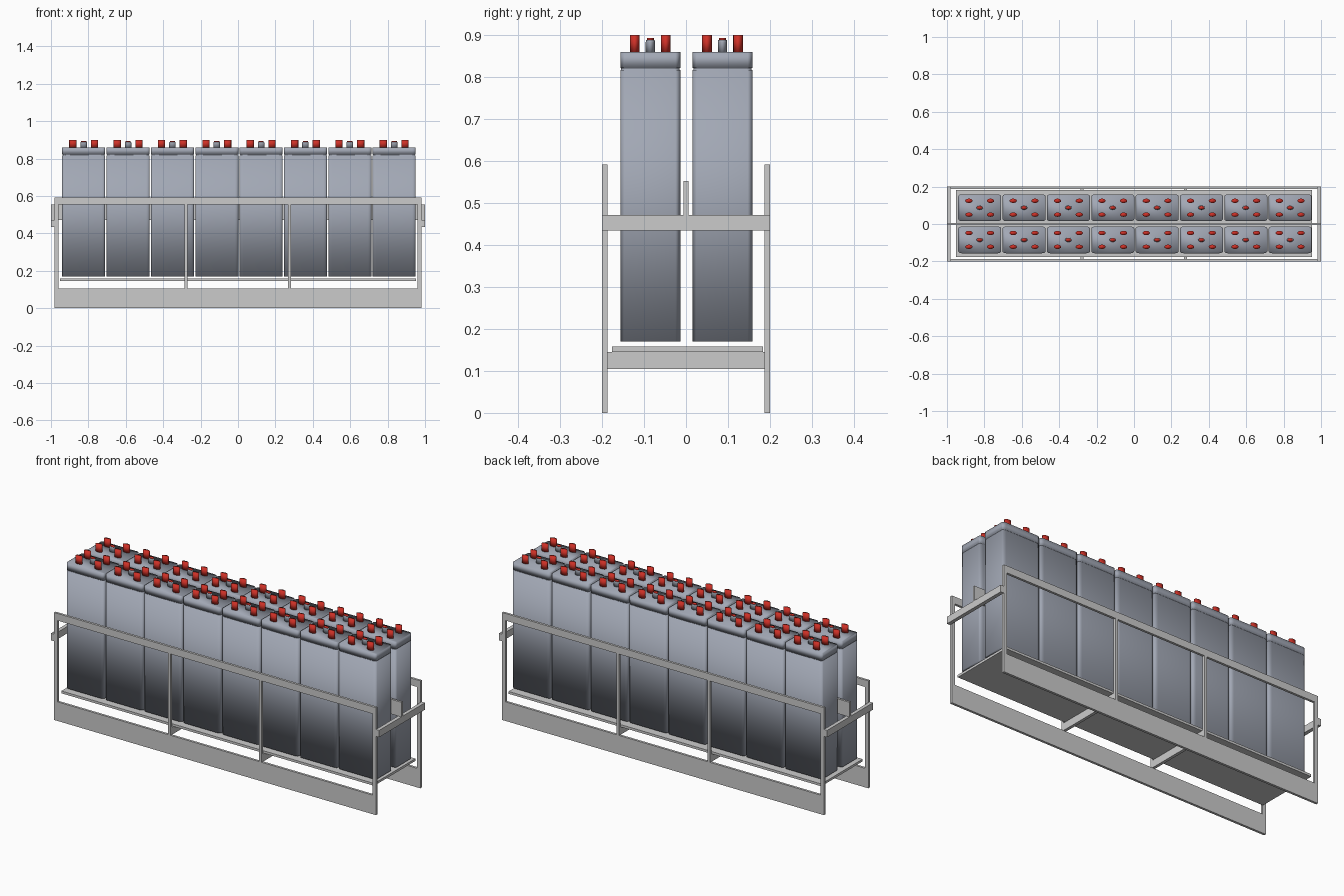
import bpy, bmesh
from math import cos, sin, pi

if "Cube" in bpy.data.objects:
    bpy.data.objects.remove(bpy.data.objects["Cube"])


def material(name, rgb):
    m = bpy.data.materials.new(name)
    m.diffuse_color = (*rgb, 1)
    m.use_nodes = True
    m.node_tree.nodes["Principled BSDF"].inputs["Base Color"].default_value = m.diffuse_color
    return m


CASE = material("case_grey", (0.36, 0.39, 0.46))
RED = material("terminal_red", (0.62, 0.03, 0.02))


def box(name, x0, x1, y0, y1, z0, z1):
    bm = bmesh.new()
    bmesh.ops.create_cube(bm, size=1)
    for v in bm.verts:
        v.co = ((x0 + x1) / 2 + v.co.x * (x1 - x0),
                (y0 + y1) / 2 + v.co.y * (y1 - y0),
                (z0 + z1) / 2 + v.co.z * (z1 - z0))
    me = bpy.data.meshes.new(name)
    bm.to_mesh(me)
    bm.free()
    ob = bpy.data.objects.new(name, me)
    bpy.context.collection.objects.link(ob)
    return ob


def rounded(hx, hy, rx, ry, steps=5):
    """Rounded rectangle outline; full radii give an ellipse."""
    pts = []
    for q, (sx, sy) in enumerate([(1, 1), (-1, 1), (-1, -1), (1, -1)]):
        for i in range(steps + 1):
            a = (q + i / steps) * pi / 2
            p = (sx * (hx - rx) + rx * cos(a), sy * (hy - ry) + ry * sin(a))
            if not pts or abs(p[0] - pts[-1][0]) + abs(p[1] - pts[-1][1]) > 1e-6:
                pts.append(p)
    if abs(pts[0][0] - pts[-1][0]) + abs(pts[0][1] - pts[-1][1]) < 1e-6:
        pts.pop()
    return pts


def loft(name, rings, mat):
    """Closed solid through (outline, z) rings, smooth by angle."""
    bm = bmesh.new()
    loops = [[bm.verts.new((x, y, z)) for x, y in pts] for pts, z in rings]
    n = len(loops[0])
    for a, b in zip(loops, loops[1:]):
        for i in range(n):
            j = (i + 1) % n
            bm.faces.new((a[i], a[j], b[j], b[i]))
    bm.faces.new(loops[0][::-1])
    bm.faces.new(loops[-1])
    for f in bm.faces:
        f.smooth = True
    for e in bm.edges:
        e.smooth = e.calc_face_angle(0) < 0.6
    me = bpy.data.meshes.new(name)
    bm.to_mesh(me)
    bm.free()
    me.materials.append(mat)
    return me


def place(name, me, x, y):
    ob = bpy.data.objects.new(name, me)
    ob.location = (x, y, 0)
    bpy.context.collection.objects.link(ob)


# Shared cell meshes: case with a lid groove, posts, plug
full = rounded(0.115, 0.0715, 0.019, 0.0115)
slim = rounded(0.112, 0.0695, 0.018, 0.011)
case = loft("cell_case", [(full, 0.17), (full, 0.817), (slim, 0.817),
                          (slim, 0.822), (full, 0.822), (full, 0.86)], CASE)
oval = rounded(0.0195, 0.0115, 0.0195, 0.0115)
terminal = loft("terminal", [(oval, 0.858), (oval, 0.90)], RED)
stem = rounded(0.0175, 0.011, 0.0175, 0.011)
stem_top = rounded(0.0165, 0.0105, 0.0165, 0.0105)
plug = loft("vent_plug", [(stem, 0.858), (stem, 0.883), (stem_top, 0.888)], CASE)
disc = rounded(0.014, 0.0085, 0.014, 0.0085)
cap = loft("vent_cap", [(disc, 0.887), (disc, 0.893)], RED)

# Two rows of eight cells
for row, y in enumerate((-0.085, 0.087)):
    for col in range(8):
        x = 0.005 + (col - 3.5) * 0.2371
        tag = f"_{row + 1}_{col + 1}"
        place("cell_case" + tag, case, x, y)
        place("vent_plug" + tag, plug, x, y)
        place("vent_cap" + tag, cap, x, y)
        for dx in (-0.058, 0.058):
            for dy in (-0.037, 0.037):
                place("terminal" + tag, terminal, x + dx, y + dy)

# Front and back frames
for side, y0 in (("front", -0.2), ("back", 0.187)):
    y1 = y0 + 0.013
    box(side + "_base_plate", -0.98, 0.98, y0, y1, 0, 0.105)
    box(side + "_top_rail", -0.98, 0.98, y0, y1, 0.553, 0.592)
    for x in (-0.97, -0.279, 0.276, 0.97):
        w = 0.01 if abs(x) > 0.5 else 0.008
        box(side + "_post", x - w, x + w, y0, y1, 0.105, 0.553)

# Shelf, cross beams, centre divider and end rails
box("shelf", -0.953, 0.953, -0.176, 0.183, 0.145, 0.158)
for x in (-0.279, 0.276):
    box("cross_beam", x - 0.008, x + 0.008, -0.187, 0.187, 0.104, 0.145)
box("centre_divider", -1, 1, -0.006, 0.006, 0.472, 0.553)
for side, x0 in (("left", -1), ("right", 0.98)):
    box(side + "_end_rail", x0, x0 + 0.02, -0.2, 0.2, 0.434, 0.472)
